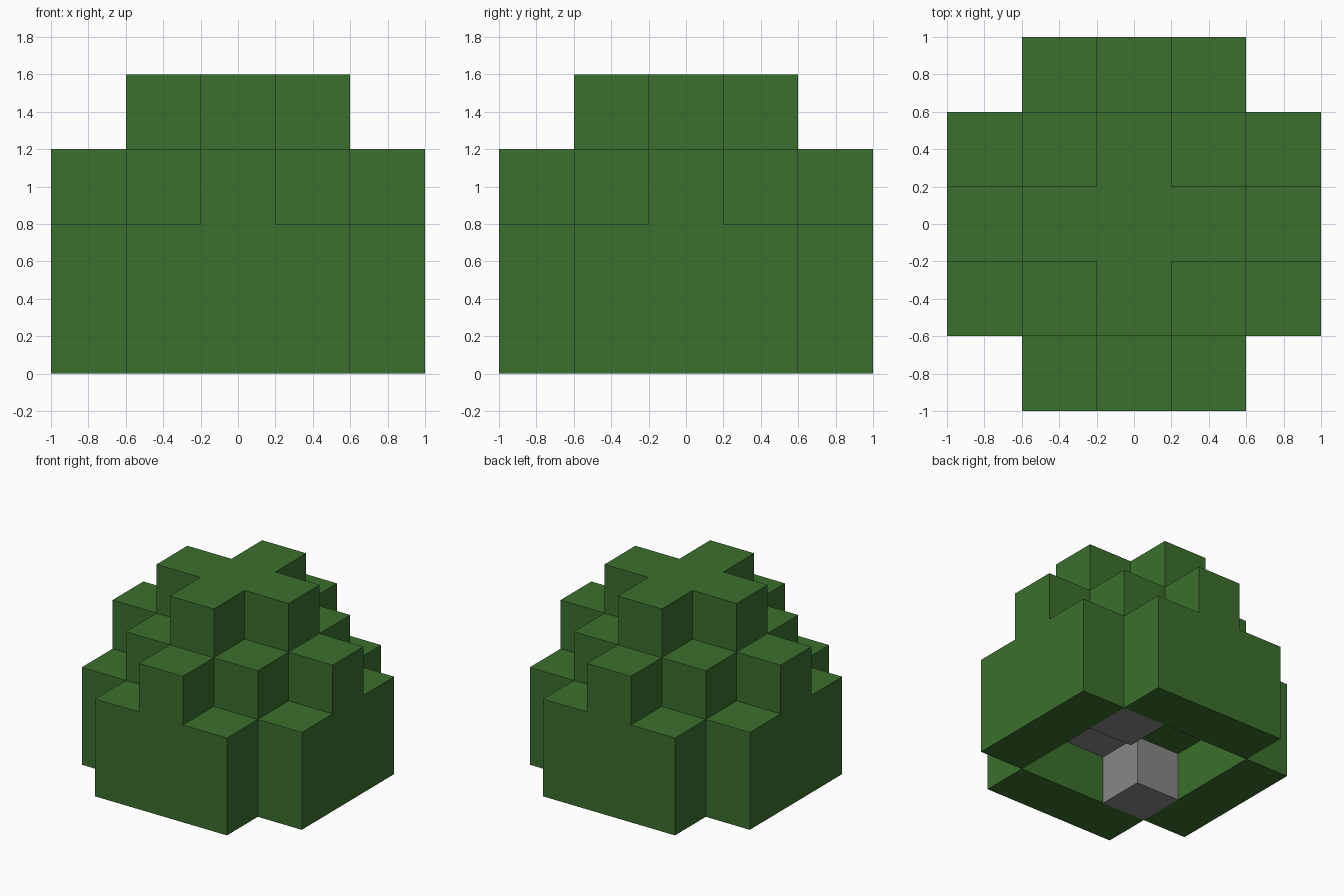
import bpy
import bmesh
import math
from mathutils import Vector

CELL = 0.4

cube = bpy.data.objects.get("Cube")
if cube:
    bpy.data.objects.remove(cube, do_unlink=True)


def make_material(name, colour):
    mat = bpy.data.materials.new(name)
    mat.use_nodes = True
    mat.diffuse_color = (*colour, 1)
    mat.node_tree.nodes["Principled BSDF"].inputs["Base Color"].default_value = (*colour, 1)
    return mat


def build_blocks(name, cells, occupied, mat):
    """Skin a set of grid cells, leaving out faces that touch another cell."""
    bm = bmesh.new()
    for cell in sorted(cells):
        centre = Vector((cell[0], cell[1], cell[2] + 0.5)) * CELL
        for axis in range(3):
            for sign in (-1, 1):
                step = [0, 0, 0]
                step[axis] = sign
                if tuple(c + s for c, s in zip(cell, step)) in occupied:
                    continue
                n = Vector(step)
                u = Vector((step[1], step[2], step[0]))
                v = n.cross(u)
                corners = [centre + (n + u * p + v * q) * CELL / 2
                           for p, q in ((-1, -1), (1, -1), (1, 1), (-1, 1))]
                bm.faces.new([bm.verts.new(c) for c in corners])
    bmesh.ops.remove_doubles(bm, verts=bm.verts, dist=0.001)
    # Join flat neighbours into large clean faces
    bmesh.ops.dissolve_limit(bm, angle_limit=math.radians(1),
                             verts=bm.verts, edges=bm.edges)
    mesh = bpy.data.meshes.new(name)
    bm.to_mesh(mesh)
    bm.free()
    mesh.materials.append(mat)
    obj = bpy.data.objects.new(name, mesh)
    bpy.context.collection.objects.link(obj)
    return obj


def crown_cell(x, y, z):
    """Stepped crown, open underneath in the middle of the lowest layer."""
    ax, ay = abs(x), abs(y)
    inner = max(ax, ay) <= 1
    if z == 0:
        return not inner and ax + ay < 4
    if z == 1:
        return ax + ay < 4
    if z == 2:
        return inner or ax + ay == 2
    return ax + ay <= 1


# Branches: two feet on opposite corners joined by a bar inside the crown
branches = {(s, s, 0) for s in (-1, 1)} | {(0, y, 1) for y in (-1, 0, 1)}

span = range(-2, 3)
leaves = {(x, y, z) for x in span for y in span for z in range(4)
          if crown_cell(x, y, z)} - branches
occupied = leaves | branches

green = make_material("leaf green", (0.044, 0.162, 0.026))
grey = make_material("branch grey", (0.245, 0.245, 0.245))

build_blocks("leaf_crown", leaves, occupied, green)
build_blocks("inner_branches", branches, occupied, grey)
